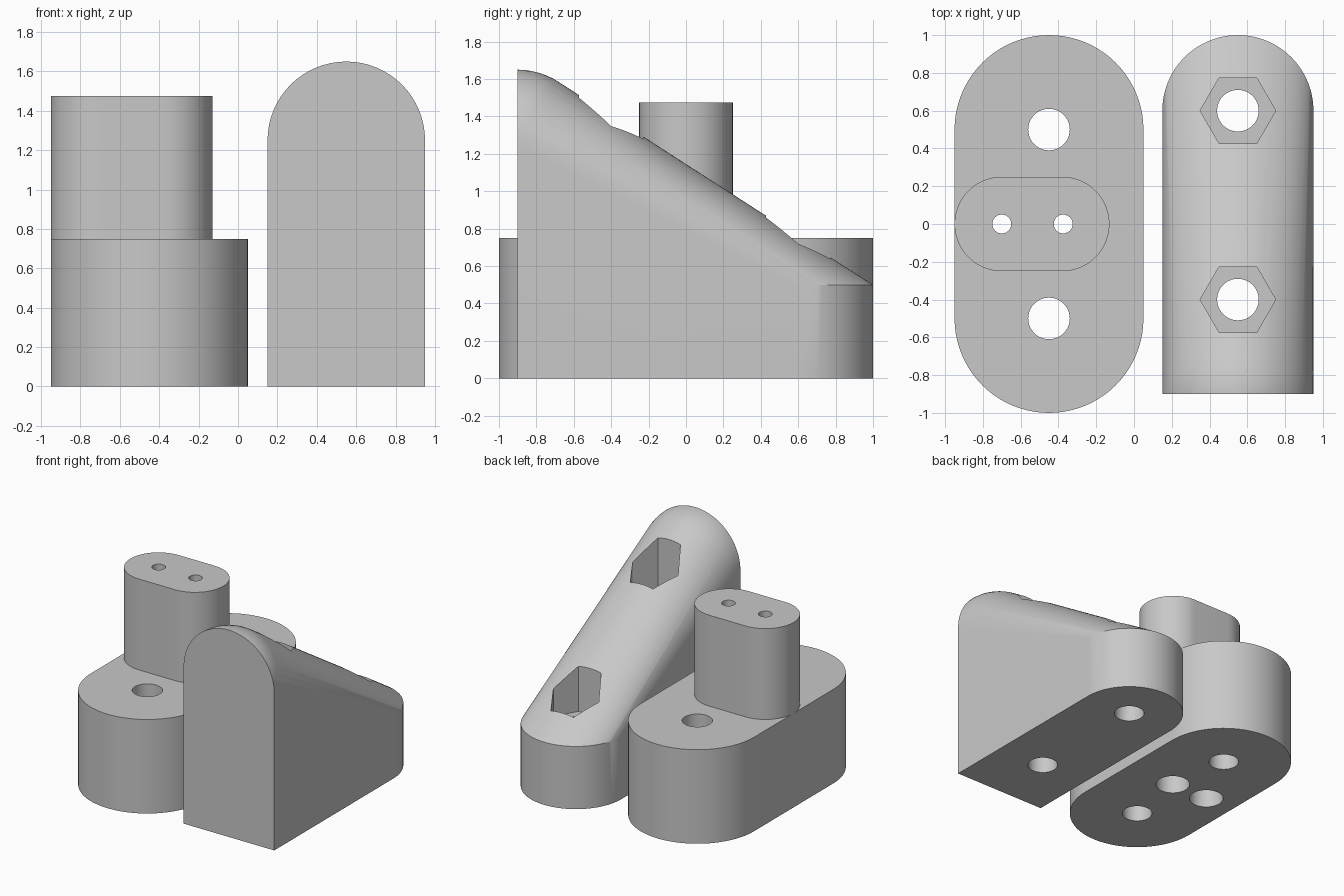
import bpy, bmesh
from math import pi, cos, sin
from mathutils import Matrix

default = bpy.data.objects.get("Cube")
if default:
    bpy.data.objects.remove(default, do_unlink=True)

grey = bpy.data.materials.new("light grey plastic")
grey.use_nodes = True
colour = (0.58, 0.58, 0.58, 1)
grey.diffuse_color = colour
grey.node_tree.nodes["Principled BSDF"].inputs["Base Color"].default_value = colour


def finish(name, bm):
    bmesh.ops.recalc_face_normals(bm, faces=bm.faces)
    mesh = bpy.data.meshes.new(name)
    bm.to_mesh(mesh)
    bm.free()
    mesh.materials.append(grey)
    obj = bpy.data.objects.new(name, mesh)
    bpy.context.collection.objects.link(obj)
    return obj


def arc(cx, cy, r, start, end, steps):
    angles = [start + (end - start) * i / steps for i in range(steps + 1)]
    return [(cx + r * cos(a), cy + r * sin(a)) for a in angles]


def prism(name, outline, z0, z1):
    bm = bmesh.new()
    face = bm.faces.new([bm.verts.new((x, y, z0)) for x, y in outline])
    top = bmesh.ops.extrude_face_region(bm, geom=[face])["geom"]
    verts = [v for v in top if isinstance(v, bmesh.types.BMVert)]
    bmesh.ops.translate(bm, verts=verts, vec=(0, 0, z1 - z0))
    return finish(name, bm)


def cut(obj, x, y, r, z0, z1, sides=48):
    """Sink a round or hexagonal hole into the object."""
    cutter = prism("cutter", arc(x, y, r, 0, 2 * pi, sides)[:-1], z0, z1)
    cutter.hide_render = True
    mod = obj.modifiers.new("hole", "BOOLEAN")
    mod.operation = "DIFFERENCE"
    mod.solver = "EXACT"
    mod.object = cutter
    bpy.context.view_layer.objects.active = obj
    bpy.ops.object.modifier_apply(modifier=mod.name)
    bpy.data.objects.remove(cutter, do_unlink=True)


def smooth(obj):
    bpy.ops.object.select_all(action="DESELECT")
    obj.select_set(True)
    bpy.context.view_layer.objects.active = obj
    bpy.ops.object.shade_smooth_by_angle(angle=pi / 7)


# Long rounded base and the rounded post standing on it
base = prism("base_block", arc(-0.45, 0.5, 0.5, 0, pi, 40)
             + arc(-0.45, -0.5, 0.5, pi, 2 * pi, 40), 0, 0.75)
post = prism("post", arc(-0.38, 0, 0.25, -pi / 2, pi / 2, 32)
             + arc(-0.70, 0, 0.25, pi / 2, 3 * pi / 2, 32), 0.75, 1.475)

# Bolt holes through the base
for y in (-0.5, 0.5):
    cut(base, -0.45, y, 0.11, -0.1, 0.9)

# Screw holes through the post, widened from below
for x in (-0.70, -0.375):
    cut(base, x, 0, 0.125, -0.1, 0.9)
    cut(post, x, 0, 0.125, 0.6, 1.1)
    cut(post, x, 0, 0.05, 0.6, 1.6)

# Sloped wedge: hull of a half ball, a flat front and a round back
WX, FRONT, R = 0.55, -0.9, 0.4
bm = bmesh.new()
bmesh.ops.create_uvsphere(bm, u_segments=64, v_segments=32, radius=R,
                          matrix=Matrix.Translation((WX, FRONT, 1.25)))
bmesh.ops.delete(bm, geom=[v for v in bm.verts if v.co.y < FRONT - 0.001],
                 context="VERTS")
for x in (WX - R, WX + R):
    bm.verts.new((x, FRONT, 0))
for x, y in arc(WX, 0.6, R, 0, pi, 48):
    for z in (0, 0.5):
        bm.verts.new((x, y, z))
hull = bmesh.ops.convex_hull(bm, input=bm.verts[:])
spare = {g for g in hull["geom_interior"] + hull["geom_unused"]
         if isinstance(g, bmesh.types.BMVert)}
bmesh.ops.delete(bm, geom=list(spare), context="VERTS")
bmesh.ops.dissolve_limit(bm, angle_limit=0.002, verts=bm.verts[:], edges=bm.edges[:])
wedge = finish("sloped_wedge", bm)

# Hexagonal nut pockets above bolt holes
for y in (-0.4, 0.6):
    cut(wedge, WX, y, 0.2, 0.5, 2, sides=6)
    cut(wedge, WX, y, 0.11, -0.1, 0.9)

for part in (base, post, wedge):
    smooth(part)
